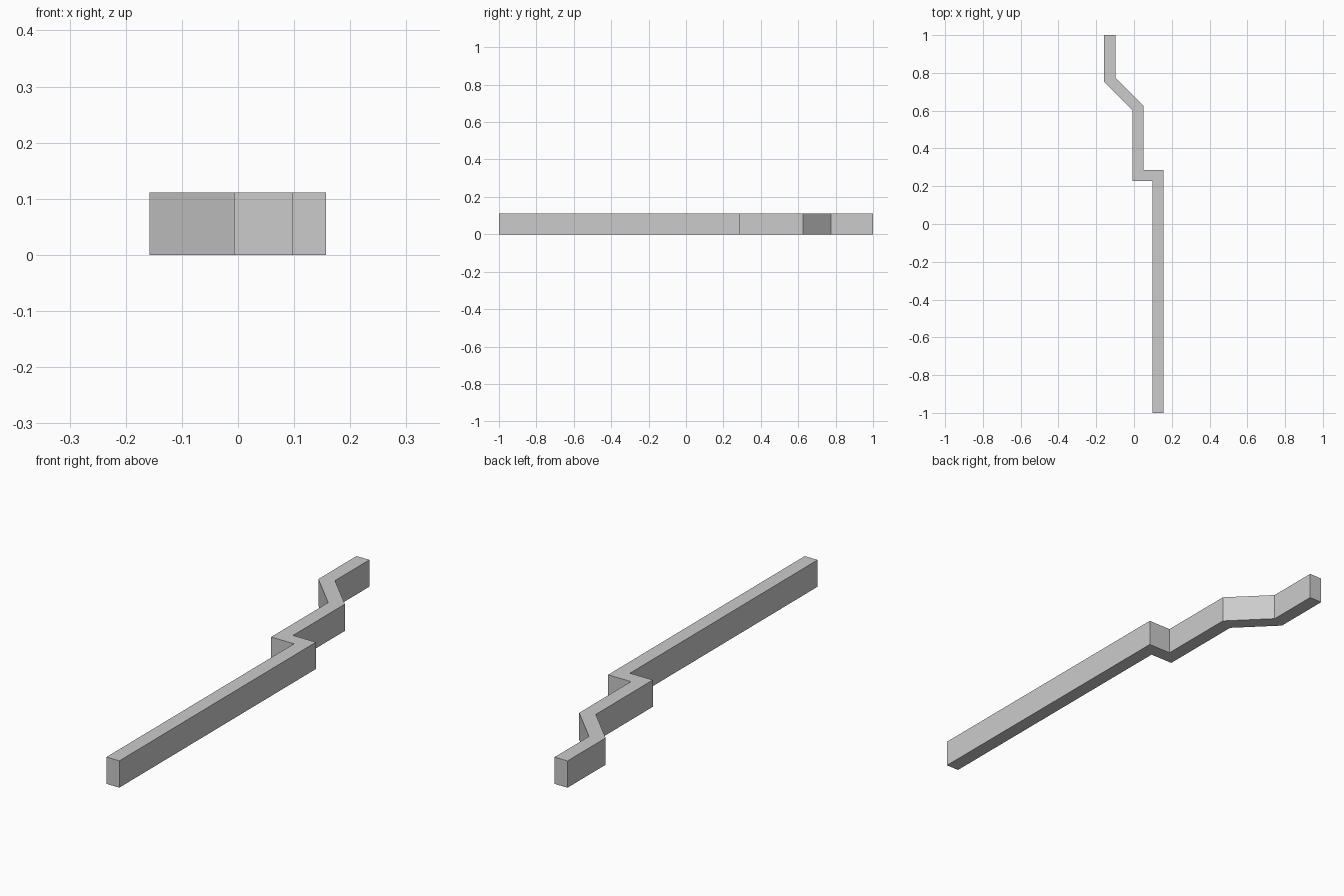
import bpy
import bmesh
from mathutils import Vector

if "Cube" in bpy.data.objects:
    bpy.data.objects.remove(bpy.data.objects["Cube"], do_unlink=True)

WIDTH = 0.059
HEIGHT = 0.111

# Centre line of the wall, front to back
PATH = [Vector(p) for p in (
    (0.127, -1), (0.127, 0.257), (0.022, 0.257),
    (0.022, 0.613), (-0.128, 0.763), (-0.128, 1))]


def side_normal(a, b):
    d = (b - a).normalized()
    return Vector((-d.y, d.x))


def mitred_side(path, distance):
    """Offset the path sideways, with mitred corners."""
    normals = [side_normal(a, b) for a, b in zip(path, path[1:])]
    points = []
    for p, n1, n2 in zip(path, normals[:1] + normals, normals + normals[-1:]):
        points.append(p + (n1 + n2) * distance / (1 + n1.dot(n2)))
    return points


# Plain grey material
grey = bpy.data.materials.new("plain grey")
grey.use_nodes = True
colour = (0.6, 0.6, 0.6, 1)
grey.diffuse_color = colour
grey.node_tree.nodes["Principled BSDF"].inputs["Base Color"].default_value = colour

# Footprint made of one quad per straight run, extruded upward
bm = bmesh.new()
left, right = [[bm.verts.new((p.x, p.y, 0)) for p in mitred_side(PATH, s * WIDTH / 2)]
               for s in (1, -1)]
floor = [bm.faces.new((left[i], right[i], right[i + 1], left[i + 1]))
         for i in range(len(PATH) - 1)]
result = bmesh.ops.extrude_face_region(bm, geom=floor, use_keep_orig=True)
top = [v for v in result["geom"] if isinstance(v, bmesh.types.BMVert)]
bmesh.ops.translate(bm, verts=top, vec=(0, 0, HEIGHT))

# Merge the runs into single flat top and bottom faces
bmesh.ops.dissolve_limit(bm, angle_limit=0.01, verts=bm.verts[:], edges=bm.edges[:])
bmesh.ops.recalc_face_normals(bm, faces=bm.faces[:])

mesh = bpy.data.meshes.new("stepped_wall")
bm.to_mesh(mesh)
bm.free()
mesh.materials.append(grey)
wall = bpy.data.objects.new("stepped_wall", mesh)
bpy.context.collection.objects.link(wall)
